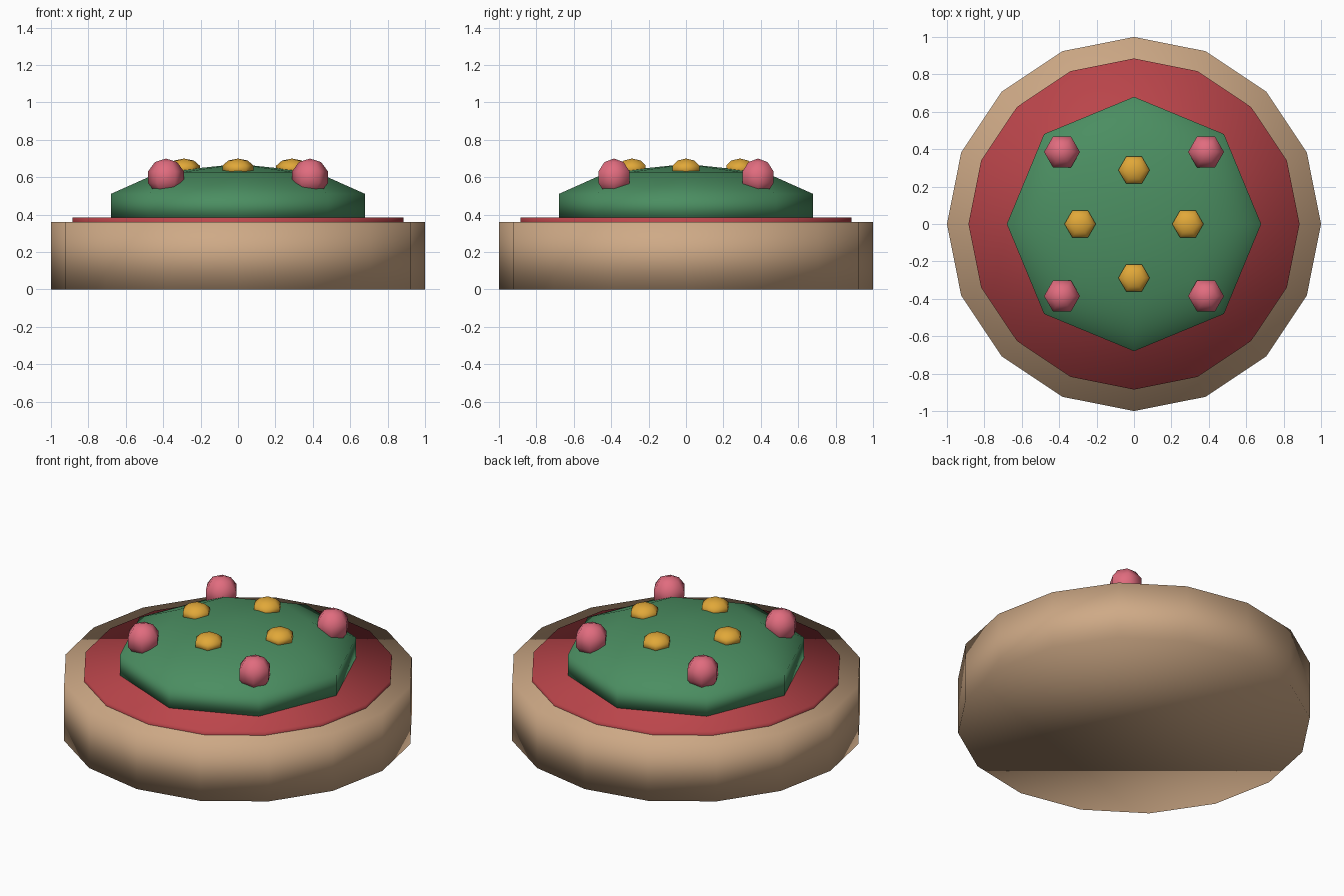
import bpy
import math

cube = bpy.data.objects.get("Cube")
if cube:
    bpy.data.objects.remove(cube, do_unlink=True)


def material(name, colour):
    mat = bpy.data.materials.new(name)
    mat.use_nodes = True
    mat.diffuse_color = (*colour, 1)
    mat.node_tree.nodes["Principled BSDF"].inputs["Base Color"].default_value = (*colour, 1)
    return mat


def finish(name, mat):
    obj = bpy.context.object
    obj.name = name
    obj.data.materials.append(mat)
    bpy.ops.object.shade_smooth()
    return obj


def disc(name, radius, bottom, top, mat):
    bpy.ops.mesh.primitive_cylinder_add(vertices=16, radius=radius, depth=top - bottom,
                                        location=(0, 0, (top + bottom) / 2))
    return finish(name, mat)


def ball(name, sides, radius, height, location, mat, turn=0):
    bpy.ops.mesh.primitive_uv_sphere_add(segments=sides, ring_count=5, radius=1,
                                         location=location, rotation=(0, 0, turn))
    bpy.context.object.scale = (radius, radius, height)
    return finish(name, mat)


tan = material("tan crust", (0.62, 0.40, 0.24))
red = material("red sauce", (0.50, 0.06, 0.07))
green = material("leaf green", (0.07, 0.27, 0.12))
yellow = material("golden yellow", (0.75, 0.39, 0.04))
pink = material("berry pink", (0.75, 0.15, 0.21))

# Round base, thin filling and domed top
disc("base", 1.0, 0, 0.36, tan)
disc("filling", 0.885, 0.33, 0.385, red)
ball("dome", 8, 0.715, 0.232, (0, 0, 0.439), green)

# Pink berries on the diagonals
for x in (-1, 1):
    for y in (-1, 1):
        label = ("back" if y > 0 else "front") + ("_left" if x > 0 else "_right")
        ball("berry_" + label, 6, 0.101, 0.1, (x * 0.385, y * 0.385, 0.6), pink, math.pi / 6)

# Yellow beads on the axes
for label, x, y in (("left", 1, 0), ("right", -1, 0), ("back", 0, 1), ("front", 0, -1)):
    ball("bead_" + label, 6, 0.088, 0.055, (x * 0.288, y * 0.288, 0.645), yellow, math.pi / 6)
